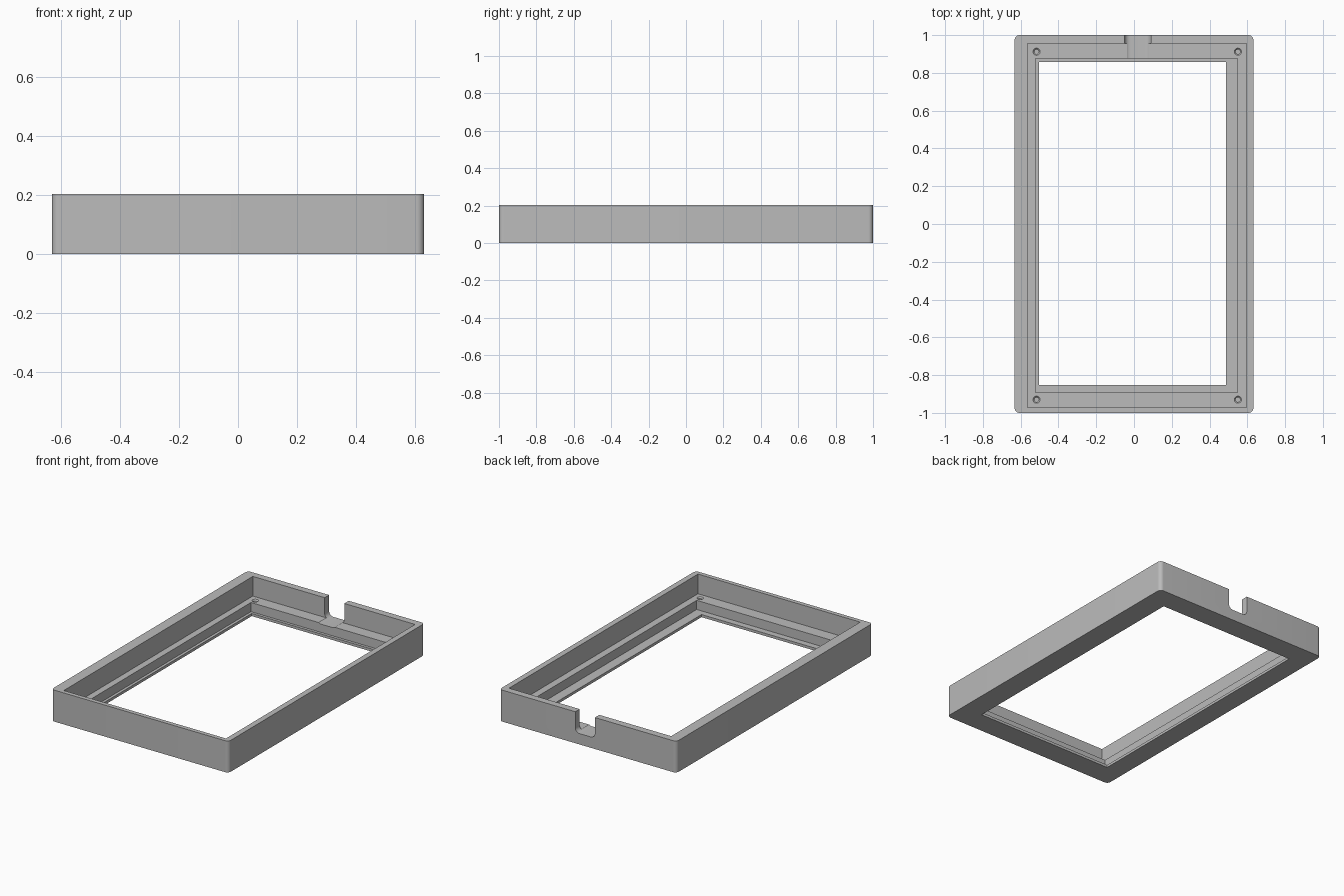
import bpy, bmesh, math

cube = bpy.data.objects.get("Cube")
if cube:
    bpy.data.objects.remove(cube, do_unlink=True)

HEIGHT, LEDGE, LIP = 0.203, 0.076, 0.017
ABOVE = 0.3

grey = bpy.data.materials.new("plain_grey")
grey.use_nodes = True
grey.diffuse_color = (0.5, 0.5, 0.5, 1)
grey.node_tree.nodes["Principled BSDF"].inputs["Base Color"].default_value = (0.5, 0.5, 0.5, 1)


def make_object(name, bm):
    bmesh.ops.recalc_face_normals(bm, faces=bm.faces)
    mesh = bpy.data.meshes.new(name)
    bm.to_mesh(mesh)
    bm.free()
    obj = bpy.data.objects.new(name, mesh)
    bpy.context.collection.objects.link(obj)
    mesh.materials.append(grey)
    return obj


def prism(name, points, direction):
    """Extrude a closed outline along a direction."""
    bm = bmesh.new()
    face = bm.faces.new([bm.verts.new(p) for p in points])
    new = bmesh.ops.extrude_face_region(bm, geom=[face])["geom"]
    bmesh.ops.translate(bm, vec=direction,
                        verts=[v for v in new if isinstance(v, bmesh.types.BMVert)])
    return make_object(name, bm)


def box(name, x0, x1, y0, y1, z0, z1):
    return prism(name, [(x0, y0, z0), (x1, y0, z0), (x1, y1, z0), (x0, y1, z0)],
                 (0, 0, z1 - z0))


def arc(cx, cy, r, start, steps=8):
    """Quarter circle as 2D points."""
    angles = [math.radians(start + 90 * i / steps) for i in range(steps + 1)]
    return [(cx + r * math.cos(a), cy + r * math.sin(a)) for a in angles]


def cone(name, x, y, z0, z1, r0, r1):
    bm = bmesh.new()
    bmesh.ops.create_cone(bm, cap_ends=True, segments=24, radius1=r0, radius2=r1,
                          depth=z1 - z0)
    bmesh.ops.translate(bm, vec=(x, y, (z0 + z1) / 2), verts=bm.verts)
    return make_object(name, bm)


def cut(target, cutter):
    cutter.hide_render = True
    mod = target.modifiers.new("cut", "BOOLEAN")
    mod.operation = "DIFFERENCE"
    mod.solver = "EXACT"
    mod.object = cutter
    bpy.context.view_layer.objects.active = target
    bpy.ops.object.modifier_apply(modifier=mod.name)
    bpy.data.objects.remove(cutter, do_unlink=True)


# Outer block with rounded upright corners
R = 0.025
W, D = 0.632 - R, 1 - R
outline = arc(W, D, R, 0) + arc(-W, D, R, 90) + arc(-W, -D, R, 180) + arc(W, -D, R, 270)
frame = prism("display_frame", [(x, y, 0) for x, y in outline], (0, 0, HEIGHT))

# Stepped interior: main cavity, panel recess, window opening
cut(frame, box("cavity", -0.563, 0.595, -0.972, 0.955, LEDGE, ABOVE))
cut(frame, box("panel_recess", -0.521, 0.549, -0.893, 0.876, LIP, ABOVE))
cut(frame, box("window", -0.503, 0.486, -0.852, 0.858, -0.1, ABOVE))

# Cable notch in the back wall, rounded at the bottom, grazing the ledge
n0, n1, floor, r = -0.05, 0.09, 0.07, 0.03
notch = arc(n0 + r, floor + r, r, 180) + arc(n1 - r, floor + r, r, 270)
notch += [(n1, ABOVE), (n0, ABOVE)]
cut(frame, prism("notch", [(x, 0.867, z) for x, z in notch], (0, 0.2, 0)))

# Blind screw holes with a chamfered mouth in the ledge corners
for x in (-0.516, 0.55):
    for y in (-0.93, 0.912):
        cut(frame, cone("screw_hole", x, y, 0.025, 0.1, 0.012, 0.012))
        cut(frame, cone("screw_mouth", x, y, LEDGE - 0.008, LEDGE + 0.008, 0.012, 0.026))

# Smooth only the rounded corners
bpy.ops.object.select_all(action="DESELECT")
frame.select_set(True)
bpy.context.view_layer.objects.active = frame
bpy.ops.object.shade_smooth_by_angle(angle=math.radians(30))
